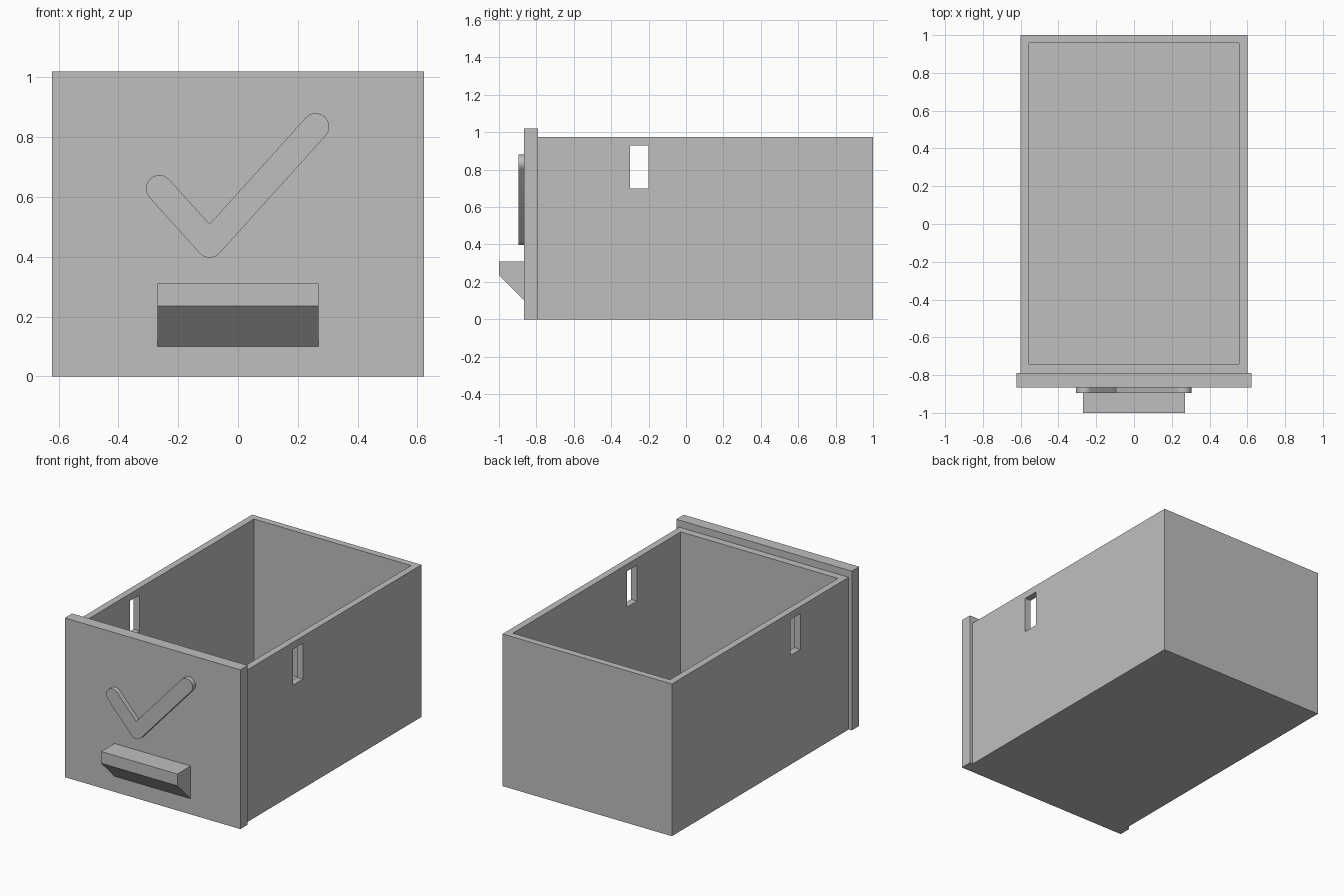
import bpy
import bmesh
from math import atan2, cos, sin, pi
from mathutils import Vector

cube = bpy.data.objects.get("Cube")
if cube:
    bpy.data.objects.remove(cube, do_unlink=True)

grey = bpy.data.materials.new("plain grey")
grey.use_nodes = True
colour = (0.52, 0.52, 0.52, 1)
grey.diffuse_color = colour
grey.node_tree.nodes["Principled BSDF"].inputs["Base Color"].default_value = colour


def finish(name, bm):
    """Turn a bmesh into a named, coloured object."""
    bmesh.ops.recalc_face_normals(bm, faces=bm.faces)
    mesh = bpy.data.meshes.new(name)
    bm.to_mesh(mesh)
    bm.free()
    mesh.materials.append(grey)
    obj = bpy.data.objects.new(name, mesh)
    bpy.context.collection.objects.link(obj)
    return obj


def prism(name, outline, axis, start, end):
    """Extrude a 2D outline along x (outline in y, z) or y (outline in x, z)."""
    bm = bmesh.new()
    if axis == "x":
        verts = [bm.verts.new((start, a, b)) for a, b in outline]
        move = Vector((end - start, 0, 0))
    else:
        verts = [bm.verts.new((a, start, b)) for a, b in outline]
        move = Vector((0, end - start, 0))
    face = bm.faces.new(verts)
    result = bmesh.ops.extrude_face_region(bm, geom=[face], use_keep_orig=True)
    moved = [v for v in result["geom"] if isinstance(v, bmesh.types.BMVert)]
    bmesh.ops.translate(bm, verts=moved, vec=move)
    return finish(name, bm)


def box(name, half_x, y0, y1, z0, z1):
    return prism(name, [(y0, z0), (y1, z0), (y1, z1), (y0, z1)], "x", -half_x, half_x)


def arc(centre, radius, start, end, steps=12):
    return [centre + radius * Vector((cos(a), sin(a)))
            for a in (start + (end - start) * i / steps for i in range(steps + 1))]


# Open drawer box, hollowed and pierced by one slot through both sides
drawer = box("drawer_box", 0.6, -0.79, 1.0, 0, 0.975)
cutters = [box("cavity_cutter", 0.557, -0.742, 0.957, 0.045, 1.2),
           box("slot_cutter", 0.8, -0.3, -0.2, 0.70, 0.93)]
for cutter in cutters:
    cutter.hide_render = True
    mod = drawer.modifiers.new(cutter.name, "BOOLEAN")
    mod.operation = "DIFFERENCE"
    mod.solver = "EXACT"
    mod.object = cutter
    bpy.context.view_layer.objects.active = drawer
    bpy.ops.object.modifier_apply(modifier=mod.name)
    bpy.data.objects.remove(cutter, do_unlink=True)

# Front panel, slightly wider and taller than the box
box("front_panel", 0.622, -0.865, -0.79, 0, 1.02)

# Wedge pull handle
prism("pull_handle", [(-0.865, 0.10), (-0.865, 0.31), (-1.0, 0.31), (-1.0, 0.235)],
      "x", -0.27, 0.27)

# Raised tick: two round-ended bars meeting at a rounded elbow
r = 0.045
left, elbow, right = Vector((-0.263, 0.628)), Vector((-0.095, 0.442)), Vector((0.26, 0.835))
a_left = atan2(left.y - elbow.y, left.x - elbow.x)
a_right = atan2(right.y - elbow.y, right.x - elbow.x)
middle, half = (a_left + a_right) / 2, (a_left - a_right) / 2
inner = elbow + Vector((cos(middle), sin(middle))) * (r / sin(half))
tick = (arc(right, r, a_right - pi / 2, a_right + pi / 2) + [inner]
        + arc(left, r, a_left - pi / 2, a_left + pi / 2)
        + arc(elbow, r, a_left + pi / 2, a_right + 1.5 * pi))
emblem = prism("raised_tick", tick, "y", -0.895, -0.865)
bpy.ops.object.select_all(action="DESELECT")
emblem.select_set(True)
bpy.context.view_layer.objects.active = emblem
bpy.ops.object.shade_smooth_by_angle(angle=pi / 6)
